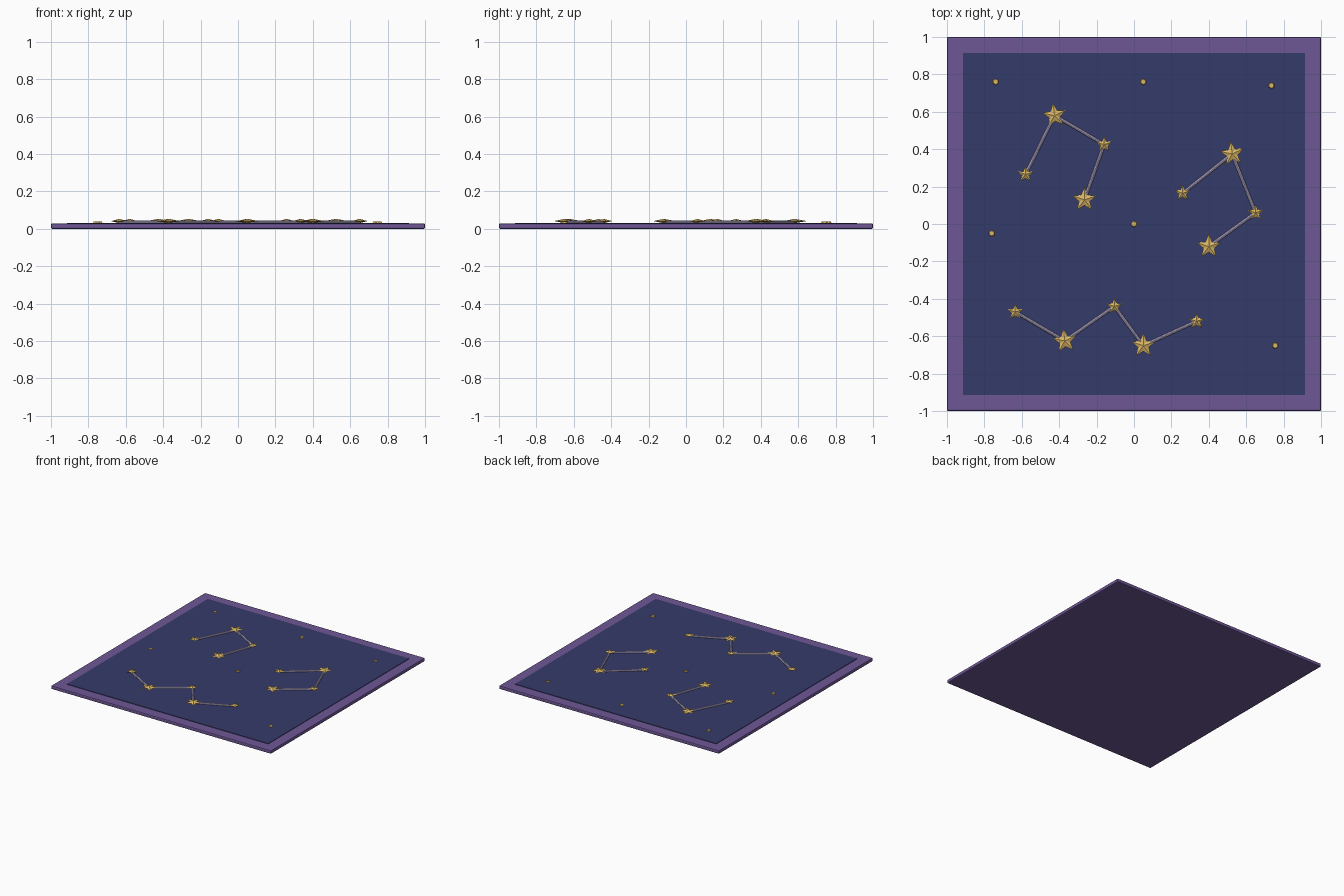
import bpy, bmesh, math
from mathutils import Vector

if "Cube" in bpy.data.objects:
    bpy.data.objects.remove(bpy.data.objects["Cube"])


def material(name, rgb):
    m = bpy.data.materials.new(name)
    lin = [(c / 255 / 12.92 if c < 11 else ((c / 255 + 0.055) / 1.055) ** 2.4) for c in rgb]
    m.diffuse_color = (*lin, 1)
    m.use_nodes = True
    m.node_tree.nodes["Principled BSDF"].inputs["Base Color"].default_value = m.diffuse_color
    return m


PURPLE = material("purple_border", (110, 87, 150))
NAVY = material("night_blue", (53, 59, 106))
GOLD = material("gold", (220, 184, 102))
LILAC = material("pale_lilac", (188, 178, 212))


def finish(bm, name, mat):
    bmesh.ops.recalc_face_normals(bm, faces=bm.faces)
    me = bpy.data.meshes.new(name)
    bm.to_mesh(me)
    bm.free()
    me.materials.append(mat)
    ob = bpy.data.objects.new(name, me)
    bpy.context.collection.objects.link(ob)
    return ob


def slab(name, half, z0, z1, bevel, mat):
    bm = bmesh.new()
    bmesh.ops.create_cube(bm, size=1)
    for v in bm.verts:
        v.co = (v.co.x * 2 * half, v.co.y * 2 * half, z0 if v.co.z < 0 else z1)
    ob = finish(bm, name, mat)
    if bevel:
        mod = ob.modifiers.new("soft_edge", 'BEVEL')
        mod.width = bevel
        mod.segments = 2
    return ob


def star(name, x, y, r, tilt):
    # five-pointed faceted star, raised in the middle on both sides
    bm = bmesh.new()
    rim = []
    for i in range(10):
        a = math.pi / 2 + tilt + i * math.pi / 5
        rr = r if i % 2 == 0 else r * 0.45
        rim.append(bm.verts.new((x + rr * math.cos(a), y + rr * math.sin(a), 0.041)))
    top = bm.verts.new((x, y, 0.053))
    low = bm.verts.new((x, y, 0.030))
    for i in range(10):
        a, b = rim[i], rim[(i + 1) % 10]
        bm.faces.new((a, b, top))
        bm.faces.new((b, a, low))
    return finish(bm, name, GOLD)


def link(name, p, q):
    # thin rod joining two stars
    p, q = Vector((*p, 0.035)), Vector((*q, 0.035))
    bm = bmesh.new()
    bmesh.ops.create_cone(bm, cap_ends=True, segments=8, radius1=0.009,
                          radius2=0.009, depth=(q - p).length)
    ob = finish(bm, name, LILAC)
    ob.location = (p + q) / 2
    ob.rotation_euler = (q - p).to_track_quat('Z', 'Y').to_euler()
    return ob


# rug base and inset night sky
slab("rug_border", 1.0, 0.0, 0.028, 0.007, PURPLE)
slab("sky_panel", 0.915, 0.02, 0.032, 0, NAVY)

# constellations: (x, y, is_large)
BIG, SMALL = 0.068, 0.046
constellations = [
    [(-0.58, 0.265, 0), (-0.425, 0.58, 1), (-0.16, 0.425, 0), (-0.265, 0.13, 1)],
    [(0.26, 0.165, 0), (0.525, 0.375, 1), (0.65, 0.06, 0), (0.40, -0.12, 1)],
    [(-0.635, -0.47, 0), (-0.37, -0.625, 1), (-0.105, -0.44, 0),
     (0.05, -0.65, 1), (0.335, -0.52, 0)],
]
for c, pts in enumerate(constellations):
    for i, (x, y, big) in enumerate(pts):
        star(f"star_{c}_{i}", x, y, BIG if big else SMALL, 0.12 if i == 1 else 0.0)
    for i in range(len(pts) - 1):
        link(f"star_link_{c}_{i}", pts[i][:2], pts[i + 1][:2])

# small scattered dots
dots = [(-0.74, 0.76), (0.05, 0.76), (0.735, 0.74), (-0.76, -0.05), (0.0, 0.0), (0.755, -0.65)]
for i, (x, y) in enumerate(dots):
    bm = bmesh.new()
    bmesh.ops.create_cone(bm, cap_ends=True, segments=6, radius1=0.019, radius2=0.014, depth=0.008)
    ob = finish(bm, f"dot_star_{i}", GOLD)
    ob.location = (x, y, 0.034)
